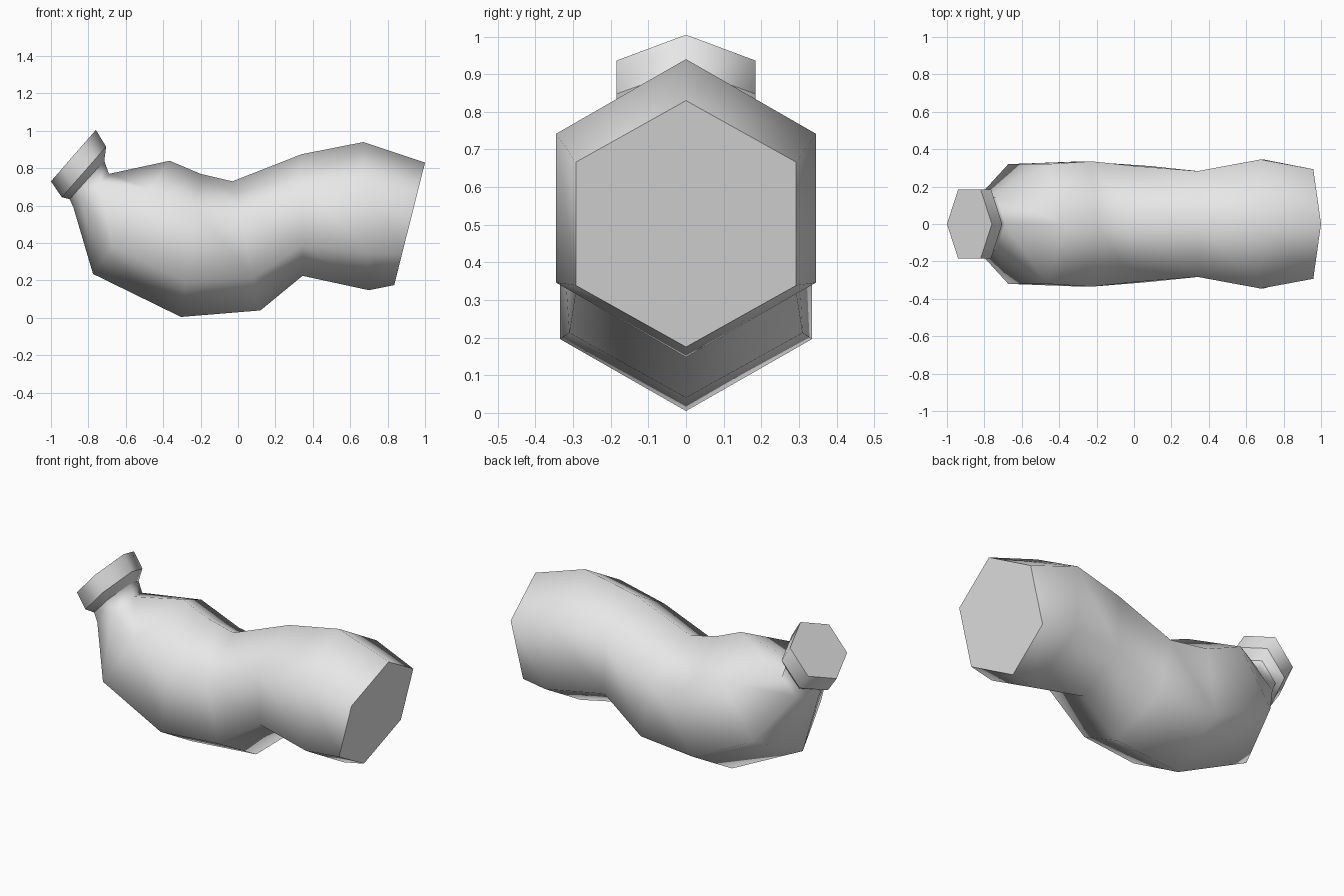
import bpy, bmesh

if "Cube" in bpy.data.objects:
    bpy.data.objects.remove(bpy.data.objects["Cube"])

grey = bpy.data.materials.new("light grey")
grey.diffuse_color = (0.8, 0.8, 0.8, 1)
grey.use_nodes = True
grey.node_tree.nodes["Principled BSDF"].inputs["Base Color"].default_value = grey.diffuse_color


def hex_loft(name, rings, sharp):
    """Loft six-sided rings given as (top x, top z, bottom x, bottom z, half width)."""
    bm = bmesh.new()
    loops = []
    for tx, tz, bx, bz, w in rings:
        loop = []
        for t, side in ((1, 0), (.75, 1), (.25, 1), (0, 0), (.25, -1), (.75, -1)):
            loop.append(bm.verts.new((bx + (tx - bx) * t, side * w, bz + (tz - bz) * t)))
        loops.append(loop)
    for a, b in zip(loops, loops[1:]):
        for i in range(6):
            j = (i + 1) % 6
            bm.faces.new((a[i], a[j], b[j], b[i])).smooth = True
    # Flat end caps
    bm.faces.new(loops[0])
    bm.faces.new(loops[-1])
    # Crisp rims on the chosen rings
    for r in sharp:
        for i in range(6):
            bm.edges.get((loops[r][i], loops[r][(i + 1) % 6])).smooth = False
    bmesh.ops.recalc_face_normals(bm, faces=bm.faces)
    me = bpy.data.meshes.new(name)
    bm.to_mesh(me)
    bm.free()
    me.materials.append(grey)
    ob = bpy.data.objects.new(name, me)
    bpy.context.collection.objects.link(ob)
    return ob


# Bent tube, from the wide open end to the neck
hex_loft("bent_body", [
    (1.00, .83, .835, .175, .293),
    (.67, .94, .70, .148, .345),
    (.34, .875, .345, .225, .283),
    (-.03, .73, .12, .04, .31),
    (-.20, .77, -.305, .005, .335),
    (-.365, .84, -.775, .235, .32),
    (-.69, .77, -.88, .59, .145),
    (-.715, .84, -.90, .635, .145),
], sharp=[0])

# Flared cap on the neck
hex_loft("neck_cap", [
    (-.715, .84, -.90, .635, .145),
    (-.705, .915, -.942, .645, .185),
    (-.76, 1.005, -1.00, .73, .185),
], sharp=[0, 1, 2])
